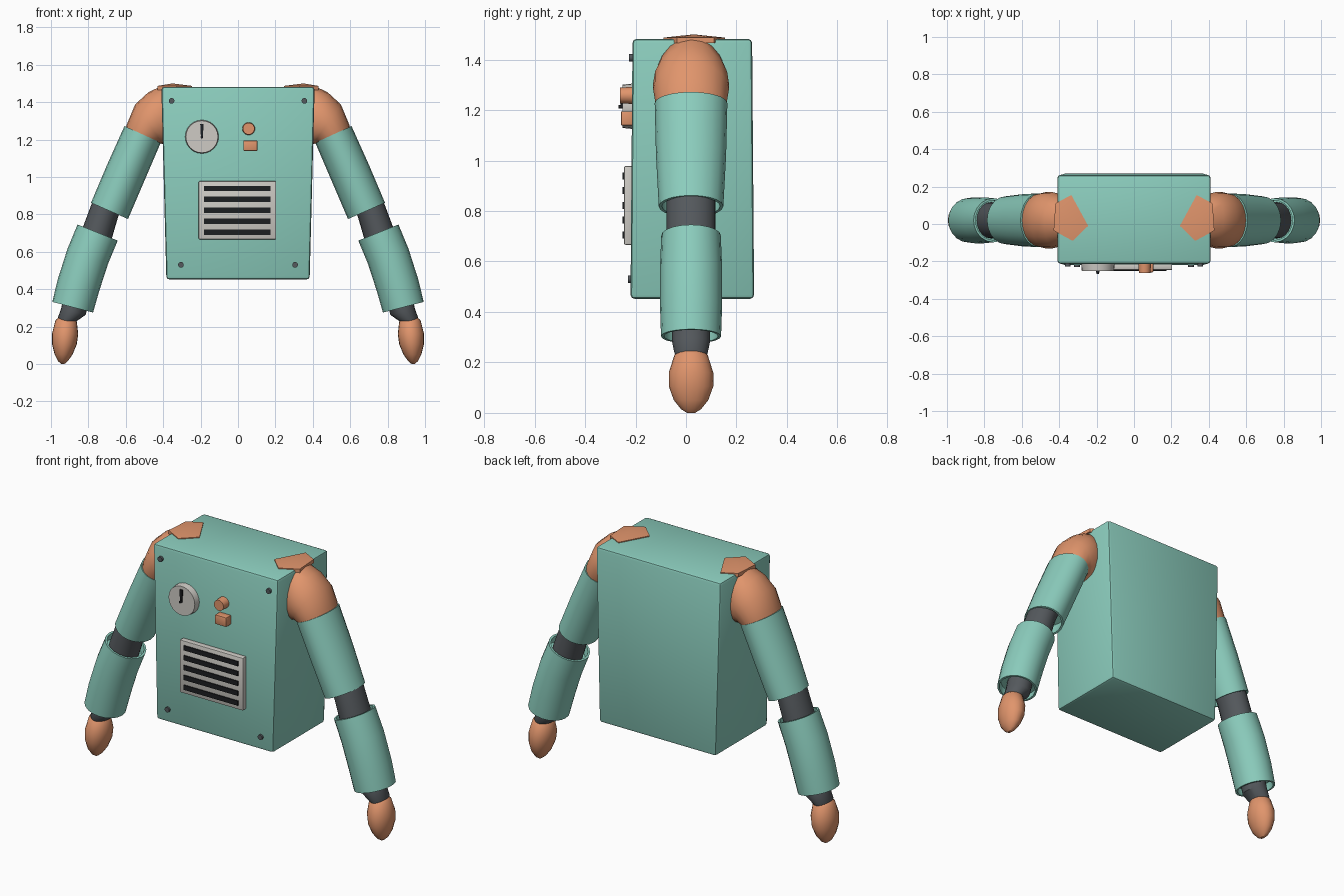
import bpy, bmesh
from math import cos, sin, tau, pi
from mathutils import Vector, Matrix

cube = bpy.data.objects.get("Cube")
if cube:
    bpy.data.objects.remove(cube, do_unlink=True)


def material(name, rgb):
    m = bpy.data.materials.new(name)
    m.use_nodes = True
    color = (*rgb, 1)
    m.diffuse_color = color
    bsdf = next(n for n in m.node_tree.nodes if n.type == 'BSDF_PRINCIPLED')
    bsdf.inputs["Base Color"].default_value = color
    return m


TEAL = material("teal paint", (0.26, 0.61, 0.51))
ORANGE = material("copper orange", (0.75, 0.30, 0.15))
DARK = material("dark rubber", (0.09, 0.10, 0.11))
GREY = material("light grey", (0.62, 0.60, 0.56))
BLACK = material("black", (0.012, 0.013, 0.015))
ARM_Y = 0.02
SIDES = 20


def finish(name, bm, mat, angle=0.6):
    bmesh.ops.recalc_face_normals(bm, faces=bm.faces)
    mesh = bpy.data.meshes.new(name)
    bm.to_mesh(mesh)
    bm.free()
    mesh.materials.append(mat)
    ob = bpy.data.objects.new(name, mesh)
    bpy.context.collection.objects.link(ob)
    bpy.ops.object.select_all(action='DESELECT')
    ob.select_set(True)
    bpy.context.view_layer.objects.active = ob
    bpy.ops.object.shade_smooth_by_angle(angle=angle)
    return ob


def box(name, mat, x, z, w, h, y0, y1, bevel=0.0, taper=1.0):
    """Box on the front panel; taper narrows the lower end."""
    bm = bmesh.new()
    bmesh.ops.create_cube(bm, size=1)
    for v in bm.verts:
        k = taper if v.co.z < 0 else 1
        v.co = Vector((x + v.co.x * w * k, (y0 + y1) / 2 + v.co.y * (y1 - y0), z + v.co.z * h))
    if bevel:
        bmesh.ops.bevel(bm, geom=bm.edges[:], offset=bevel, segments=2, affect='EDGES', profile=0.5)
    return finish(name, bm, mat)


def disc(name, mat, x, z, r, y0, y1, r_front=None):
    """Round part facing forward, y0 is its front."""
    bm = bmesh.new()
    bmesh.ops.create_cone(bm, cap_ends=True, segments=24, radius1=r, radius2=r_front or r,
                          depth=y1 - y0,
                          matrix=Matrix.Translation((x, (y0 + y1) / 2, z)) @ Matrix.Rotation(pi / 2, 4, 'X'))
    return finish(name, bm, mat)


def loft(name, mat, rings, side):
    """Skin oval rings: outer x, outer z, inner x, inner z, half depth."""
    bm = bmesh.new()
    loops = []
    for xo, zo, xi, zi, d in rings:
        c = Vector(((xo + xi) / 2, ARM_Y, (zo + zi) / 2))
        a = Vector(((xo - xi) / 2, 0, (zo - zi) / 2))
        pts = [c + a * cos(t) + Vector((0, d * sin(t), 0))
               for t in (tau * i / SIDES for i in range(SIDES))]
        loops.append([bm.verts.new((p.x * side, p.y, p.z)) for p in pts])
    for r, s in zip(loops, loops[1:]):
        for i in range(SIDES):
            j = (i + 1) % SIDES
            bm.faces.new((r[i], r[j], s[j], s[i]))
    bm.faces.new(loops[0])
    bm.faces.new(loops[-1])
    return finish(name, bm, mat)


def shrink(r, k):
    cx, cz = (r[0] + r[2]) / 2, (r[1] + r[3]) / 2
    return (cx + (r[0] - cx) * k, cz + (r[1] - cz) * k,
            cx + (r[2] - cx) * k, cz + (r[3] - cz) * k, r[4] * k)


def sleeve(name, mat, rings, side):
    """Tube whose open ends are recessed behind a thin rim."""
    def mouth(end, following):
        lip = shrink(end, 0.9)
        deep = tuple(a + (b - a) * 0.35 for a, b in zip(lip, shrink(following, 0.9)))
        return [deep, lip]
    loft(name, mat, mouth(rings[0], rings[1]) + rings + mouth(rings[-1], rings[-2])[::-1], side)


# Cabinet body, wider at the top and a little deeper at the bottom
bm = bmesh.new()
bmesh.ops.create_cube(bm, size=1)
for v in bm.verts:
    top = v.co.z > 0
    half = 0.41 if top else 0.383
    front, back = (-0.212, 0.262) if top else (-0.22, 0.27)
    v.co = Vector((half if v.co.x > 0 else -half, back if v.co.y > 0 else front, 1.482 if top else 0.452))
bmesh.ops.bevel(bm, geom=bm.edges[:], offset=0.016, segments=2, affect='EDGES', profile=0.5)
finish("cabinet_body", bm, TEAL)

# Dial with pointer
disc("dial", GREY, -0.193, 1.215, 0.09, -0.252, -0.21, 0.086)
box("dial_pointer", BLACK, -0.193, 1.247, 0.018, 0.07, -0.26, -0.251, taper=0.6)
disc("pointer_pin", BLACK, -0.193, 1.213, 0.007, -0.268, -0.25)

# Buttons
disc("round_button", ORANGE, 0.057, 1.258, 0.034, -0.262, -0.21, 0.031)
box("square_button", ORANGE, 0.066, 1.167, 0.075, 0.056, -0.258, -0.21, bevel=0.005)

# Vent grille
box("vent_plate", GREY, -0.003, 0.822, 0.415, 0.312, -0.246, -0.21, bevel=0.006)
for i in range(5):
    box(f"vent_slot_{i + 1}", BLACK, -0.003, 0.705 + i * 0.0585, 0.355, 0.028, -0.252, -0.245)

# Corner screws
for side, word in ((1, "left"), (-1, "right")):
    disc(f"upper_screw_{word}", DARK, side * 0.355, 1.407, 0.015, -0.226, -0.2)
    disc(f"lower_screw_{word}", DARK, side * 0.305, 0.53, 0.015, -0.23, -0.2)

# Arm profiles
SHOULDER = [(0.34, 1.47, 0.34, 1.17, 0.12), (0.41, 1.486, 0.38, 1.16, 0.14),
            (0.48, 1.452, 0.39, 1.165, 0.15), (0.55, 1.388, 0.40, 1.175, 0.15),
            (0.593, 1.285, 0.42, 1.18, 0.142), (0.62, 1.2, 0.45, 1.12, 0.125)]
UPPER_SLEEVE = [(0.607, 1.272, 0.413, 1.183, 0.144), (0.70, 1.065, 0.50, 0.98, 0.139),
                (0.786, 0.862, 0.588, 0.775, 0.128)]
ELBOW = [(0.755, 0.93, 0.605, 0.865, 0.096), (0.785, 0.85, 0.64, 0.79, 0.097),
         (0.83, 0.73, 0.675, 0.67, 0.097), (0.85, 0.65, 0.70, 0.60, 0.096)]
LOWER_SLEEVE = [(0.858, 0.746, 0.643, 0.66, 0.118), (0.912, 0.615, 0.695, 0.535, 0.123),
                (0.963, 0.455, 0.742, 0.39, 0.123), (0.993, 0.332, 0.775, 0.275, 0.119)]
WRIST = [(0.93, 0.37, 0.795, 0.33, 0.075), (0.945, 0.30, 0.815, 0.262, 0.075),
         (0.962, 0.25, 0.868, 0.226, 0.066), (0.95, 0.2, 0.88, 0.2, 0.05)]
HAND = [(0.962, 0.246, 0.872, 0.238, 0.05), (0.976, 0.233, 0.862, 0.226, 0.066),
        (0.995, 0.16, 0.854, 0.16, 0.088), (0.994, 0.105, 0.862, 0.105, 0.088),
        (0.98, 0.05, 0.885, 0.05, 0.068), (0.962, 0.015, 0.91, 0.015, 0.04),
        (0.945, 0.0, 0.928, 0.0, 0.016)]
FLAP = [(0.245, -0.01), (0.335, 0.155), (0.42, 0.11), (0.43, -0.035), (0.328, -0.09)]

for side, word in ((1, "left"), (-1, "right")):
    loft(f"{word}_shoulder", ORANGE, SHOULDER, side)
    sleeve(f"{word}_upper_sleeve", TEAL, UPPER_SLEEVE, side)
    loft(f"{word}_elbow", DARK, ELBOW, side)
    sleeve(f"{word}_lower_sleeve", TEAL, LOWER_SLEEVE, side)
    loft(f"{word}_wrist", DARK, WRIST, side)
    loft(f"{word}_hand", ORANGE, HAND, side)

    # Pointed shoulder flap lying on the cabinet top
    bm = bmesh.new()
    rim = [bm.verts.new((x * side, y, 1.487)) for x, y in FLAP]
    base = [bm.verts.new((x * side, y, 1.465)) for x, y in FLAP]
    peak = bm.verts.new((0.35 * side, 0.03, 1.5))
    for i in range(len(FLAP)):
        j = (i + 1) % len(FLAP)
        bm.faces.new((rim[i], rim[j], peak))
        bm.faces.new((base[i], base[j], rim[j], rim[i]))
    bm.faces.new(base)
    finish(f"{word}_shoulder_flap", bm, ORANGE)
